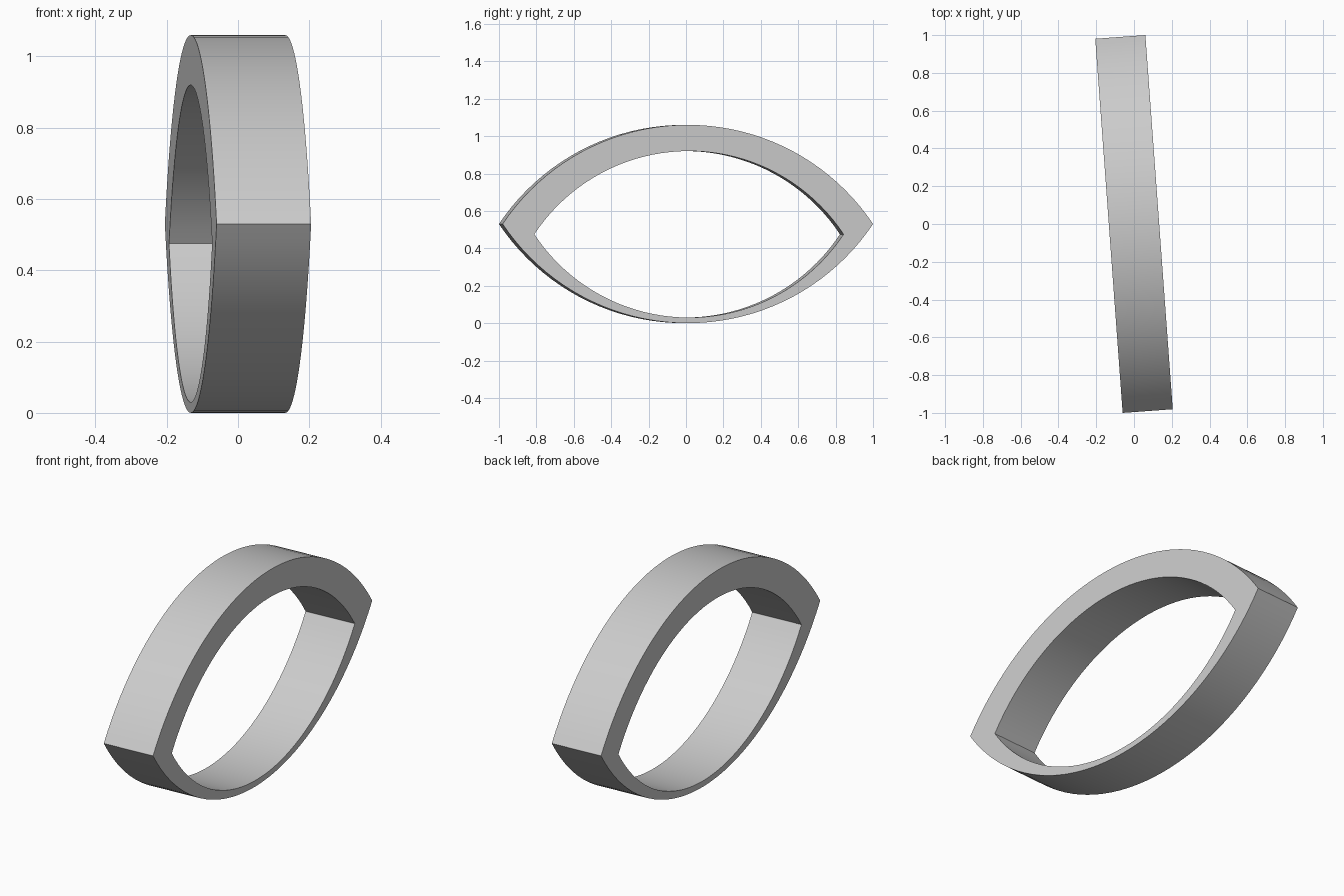
import bpy, bmesh, math

if "Cube" in bpy.data.objects:
    bpy.data.objects.remove(bpy.data.objects["Cube"])

SEG = 40          # segments per arc
HALF_WIDTH = 0.133


def lens(half_len, rise, cz, cy=0.0):
    """Closed pointed-oval loop of (y, z) points made of two circular arcs."""
    r = (half_len ** 2 + rise ** 2) / (2 * rise)
    a = math.asin(half_len / r)
    pts = []
    for sign in (1, -1):
        for i in range(SEG):
            t = -a + 2 * a * i / SEG
            pts.append((cy + sign * r * math.sin(t),
                        cz + sign * (r * math.cos(t) - (r - rise))))
    return pts


outer = lens(0.993, 0.53, 0.53)
inner = lens(0.829, 0.445, 0.475, 0.006)

# Ring: four loops (outer/inner on each side) bridged all the way round
bm = bmesh.new()
loops = [[bm.verts.new((x, y, z)) for y, z in prof]
         for prof, x in ((outer, -HALF_WIDTH), (outer, HALF_WIDTH),
                         (inner, HALF_WIDTH), (inner, -HALF_WIDTH))]
n = 2 * SEG
for k in range(4):
    a, b = loops[k], loops[(k + 1) % 4]
    for i in range(n):
        j = (i + 1) % n
        bm.faces.new((a[i], a[j], b[j], b[i]))
bmesh.ops.recalc_face_normals(bm, faces=bm.faces)
# Slight turn about the vertical axis
c, s = math.cos(math.radians(4.19)), math.sin(math.radians(4.19))
for v in bm.verts:
    x, y, z = v.co
    v.co = (c * x - s * y, s * x + c * y, z)

mesh = bpy.data.meshes.new("pointed_oval_ring")
bm.to_mesh(mesh)
bm.free()
ring = bpy.data.objects.new("pointed_oval_ring", mesh)
bpy.context.collection.objects.link(ring)
bpy.context.view_layer.objects.active = ring
ring.select_set(True)
bpy.ops.object.shade_smooth_by_angle(angle=math.radians(30))
